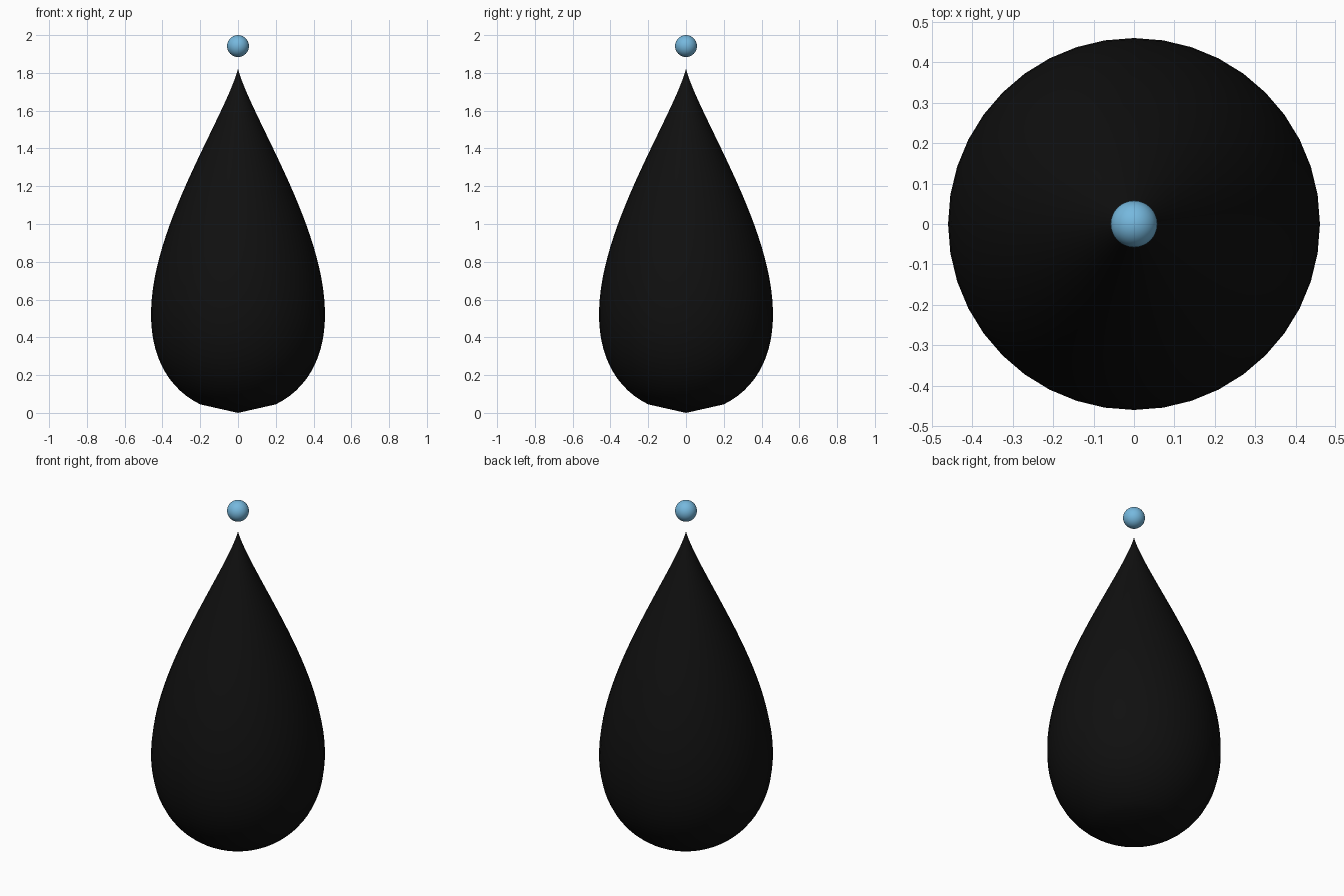
import bpy, bmesh, math

if "Cube" in bpy.data.objects:
    bpy.data.objects.remove(bpy.data.objects["Cube"])

HEIGHT, SIDES, RINGS = 1.825, 40, 44


def material(name, rgb):
    mat = bpy.data.materials.new(name)
    mat.diffuse_color = (*rgb, 1.0)
    mat.use_nodes = True
    mat.node_tree.nodes["Principled BSDF"].inputs["Base Color"].default_value = mat.diffuse_color
    return mat


def add_object(name, bm, mat):
    bmesh.ops.recalc_face_normals(bm, faces=bm.faces)
    for face in bm.faces:
        face.smooth = True
    mesh = bpy.data.meshes.new(name)
    bm.to_mesh(mesh)
    bm.free()
    mesh.materials.append(mat)
    obj = bpy.data.objects.new(name, mesh)
    bpy.context.collection.objects.link(obj)
    return obj


black = material("soft black", (0.005, 0.005, 0.005))
blue = material("sky blue", (0.18, 0.48, 0.73))

# Teardrop body: round belly, concave pointed tip, shallow cone underneath
profile = [(0.0, 0.0)]
start = math.acos(math.sqrt(0.045 / HEIGHT))
for i in range(RINGS):
    a = start * (1 - i / RINGS)
    profile.append((1.312 * math.sin(a) ** 2.5 * math.cos(a),
                    HEIGHT * math.cos(a) ** 2))
profile.append((0.0, HEIGHT))

bm = bmesh.new()
verts = [bm.verts.new((r, 0, z)) for r, z in profile]
edges = [bm.edges.new(pair) for pair in zip(verts, verts[1:])]
bmesh.ops.spin(bm, geom=verts + edges, axis=(0, 0, 1), cent=(0, 0, 0),
               angle=math.tau, steps=SIDES, use_duplicate=False)
bmesh.ops.remove_doubles(bm, verts=bm.verts, dist=0.00005)
add_object("teardrop_body", bm, black)

# Small ball floating above the tip
bm = bmesh.new()
bmesh.ops.create_uvsphere(bm, u_segments=32, v_segments=20, radius=0.058)
ball = add_object("floating_ball", bm, blue)
ball.location = (0, 0, 1.942)
